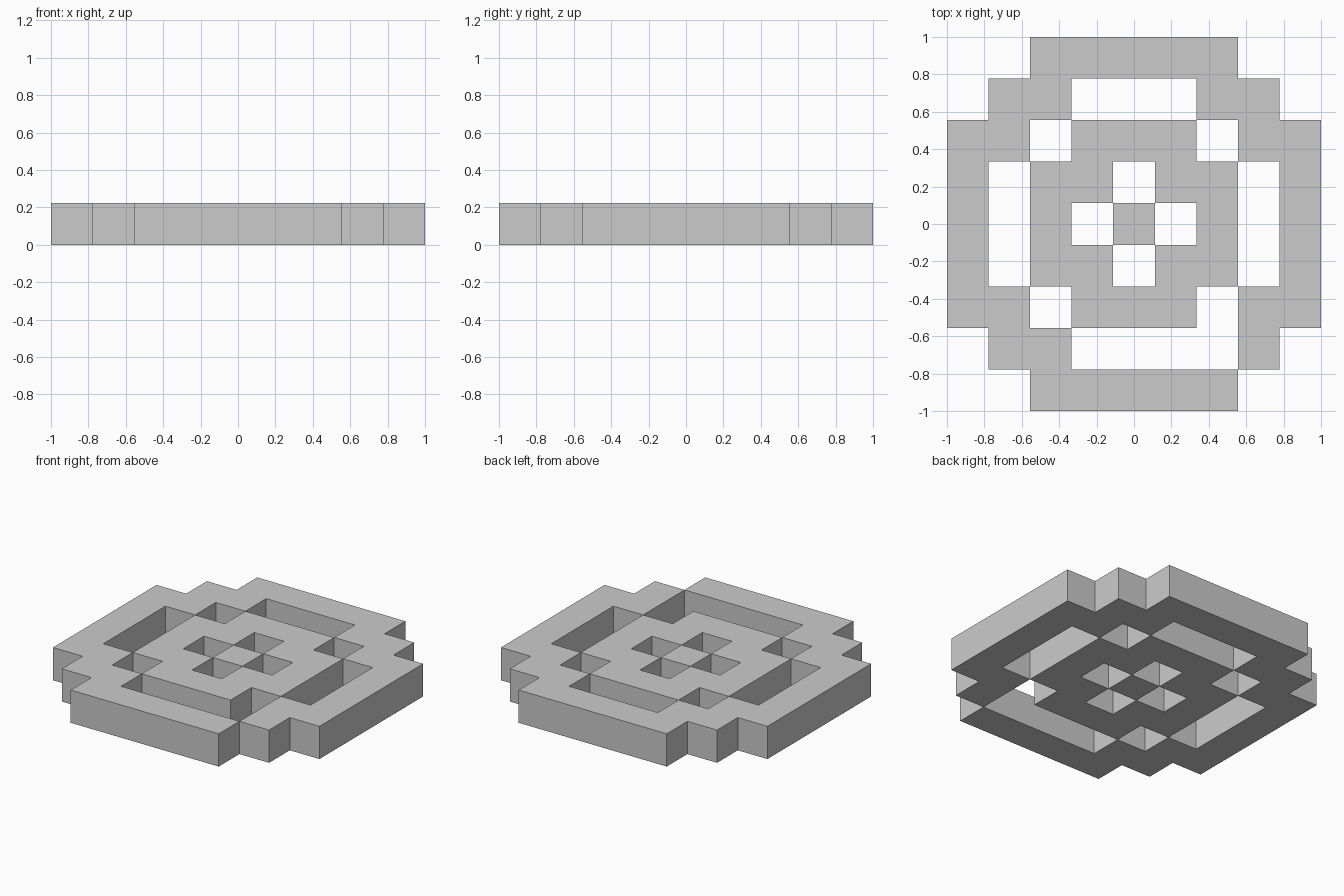
import bpy, bmesh

if "Cube" in bpy.data.objects:
    bpy.data.objects.remove(bpy.data.objects["Cube"])

CELL = 2 / 9
# Plan seen from above, back row first: O = outer ring, I = inner ring, C = centre
PLAN = [
    "..OOOOO..",
    ".OO...OO.",
    "OO.III.OO",
    "O.II.II.O",
    "O.I.C.I.O",
    "O.II.II.O",
    "OO.III.OO",
    ".OO....O.",
    "..OOOOO..",
]


def build_part(name, key):
    """Raise every cell marked with key into one slab, without inner walls."""
    cells = {(c, 8 - r) for r, row in enumerate(PLAN)
             for c, mark in enumerate(row) if mark == key}
    bm = bmesh.new()

    def face(points):
        bm.faces.new([bm.verts.new(((x - 4.5) * CELL, (y - 4.5) * CELL, z * CELL))
                      for x, y, z in points])

    for x, y in cells:
        corners = [(x, y), (x + 1, y), (x + 1, y + 1), (x, y + 1)]
        # Top and underside
        face([(*p, 1) for p in corners])
        face([(*p, 0) for p in reversed(corners)])
        # Side walls only where the slab ends
        for i, (dx, dy) in enumerate([(0, -1), (1, 0), (0, 1), (-1, 0)]):
            if (x + dx, y + dy) not in cells:
                a, b = corners[i], corners[(i + 1) % 4]
                face([(*a, 0), (*b, 0), (*b, 1), (*a, 1)])

    bmesh.ops.remove_doubles(bm, verts=bm.verts[:], dist=1e-4)
    mesh = bpy.data.meshes.new(name)
    bm.to_mesh(mesh)
    bm.free()
    bpy.context.collection.objects.link(bpy.data.objects.new(name, mesh))


build_part("outer_ring", "O")
build_part("inner_ring", "I")
build_part("centre_block", "C")
